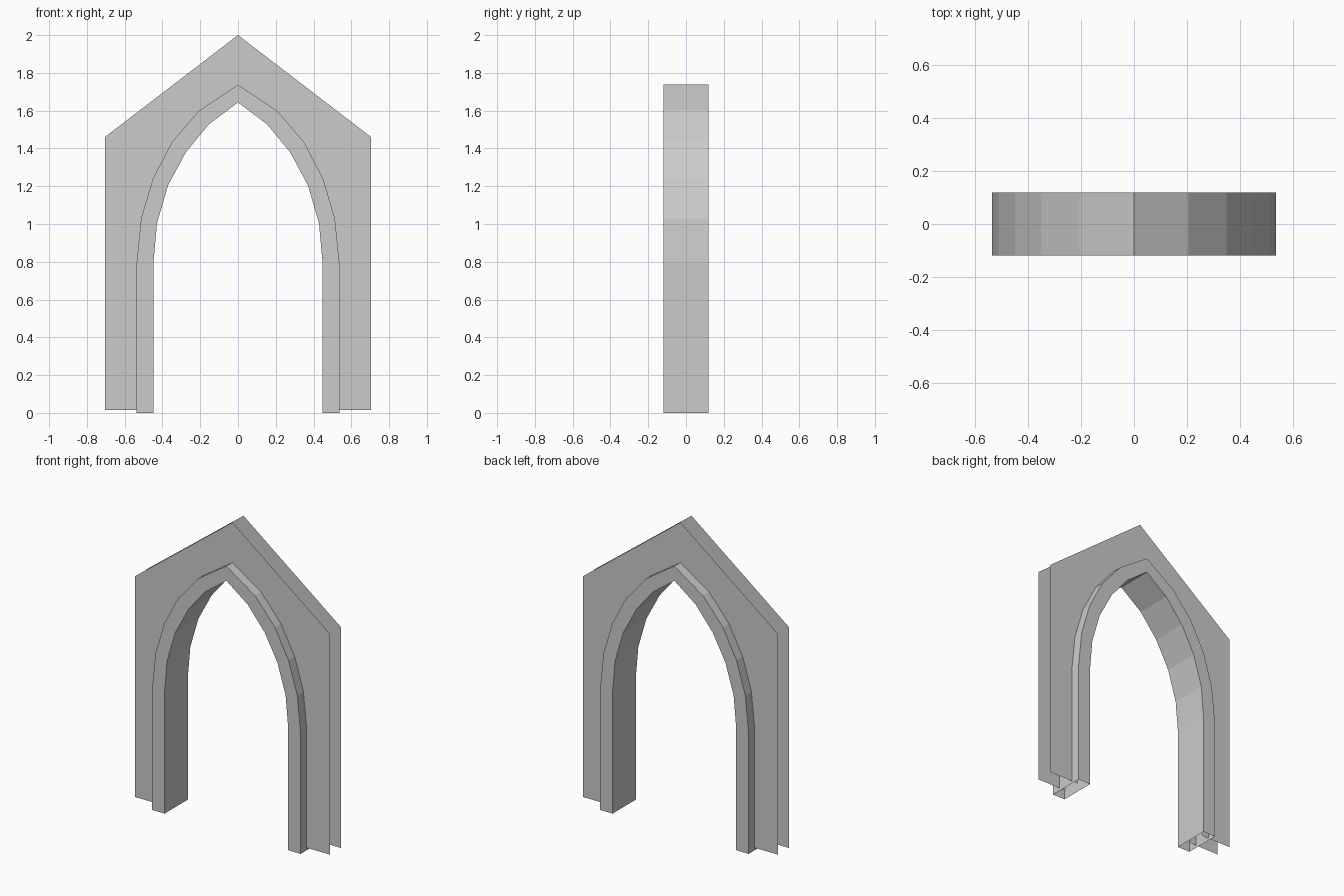
import bpy

if "Cube" in bpy.data.objects:
    bpy.data.objects.remove(bpy.data.objects["Cube"])

# Right half of the arch, from the foot up to the peak (x, z)
OUTER = [(0.537, 0.0), (0.537, 0.792), (0.513, 1.03), (0.45, 1.242),
         (0.35, 1.433), (0.207, 1.60), (0.0, 1.738)]
INNER = [(0.447, 0.0), (0.447, 0.80), (0.429, 1.004), (0.37, 1.205),
         (0.276, 1.38), (0.154, 1.528), (0.0, 1.643)]
FRAME_Y = 0.12
WALL_Y = 0.057
WALL_FOOT = 0.016

stone = bpy.data.materials.new("grey_stone")
stone.diffuse_color = (0.6, 0.6, 0.6, 1)
stone.use_nodes = True
stone.node_tree.nodes["Principled BSDF"].inputs["Base Color"].default_value = stone.diffuse_color


def mirrored(half):
    """Full path from the right foot over the peak to the left foot."""
    return half + [(-x, z) for x, z in reversed(half[:-1])]


def add_mesh(name, verts, faces):
    mesh = bpy.data.meshes.new(name)
    mesh.from_pydata(verts, [], faces)
    mesh.materials.append(stone)
    obj = bpy.data.objects.new(name, mesh)
    bpy.context.collection.objects.link(obj)
    return obj


# Arch frame: hollow moulding with open feet
outer, inner = mirrored(OUTER), mirrored(INNER)
n = len(outer)
rings = [(outer, -FRAME_Y), (inner, -FRAME_Y), (inner, FRAME_Y), (outer, FRAME_Y)]
verts = [(x, y, z) for path, y in rings for x, z in path]
faces = []
for r in range(4):
    a, b = r * n, (r + 1) % 4 * n
    faces += [(a + i, a + i + 1, b + i + 1, b + i) for i in range(n - 1)]
add_mesh("arch_frame", verts, faces)

# Wall sheets: gabled outline, tucked halfway into the hollow frame
hole = [((a + c) / 2, max((b + d) / 2, WALL_FOOT))
        for (a, b), (c, d) in zip(outer, inner)]
gable = mirrored([(0.705, WALL_FOOT), (0.705, 1.46), (0.0, 2.0)])
# gable corner that each hole point connects to
link = [0] + [1] * 4 + [2] * 5 + [3] * 3 + [4]
link = [0, 1, 1, 1, 1, 1, 2, 3, 3, 3, 3, 3, 4]
for name, y, flip in (("front_wall", -WALL_Y, False), ("back_wall", WALL_Y, True)):
    verts = [(x, y, z) for x, z in hole + gable]
    faces = []
    for i in range(n - 1):
        p, q = n + link[i], n + link[i + 1]
        faces.append((i, p, q, i + 1) if p != q else (i, p, i + 1))
    if flip:
        faces = [f[::-1] for f in faces]
    add_mesh(name, verts, faces)
